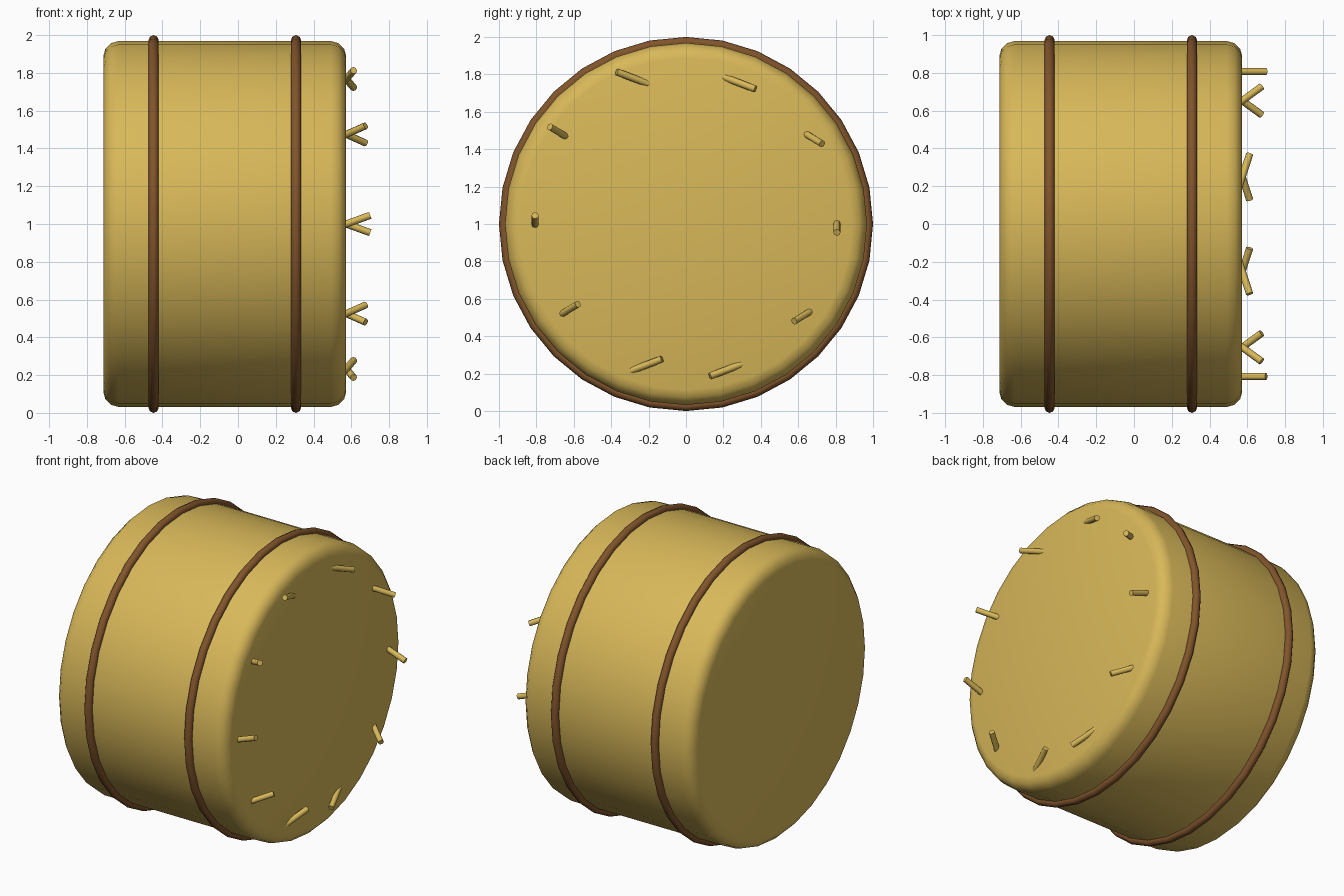
import bpy
from math import cos, sin, pi, radians
from mathutils import Vector

if "Cube" in bpy.data.objects:
    bpy.data.objects.remove(bpy.data.objects["Cube"])


def material(name, color):
    m = bpy.data.materials.new(name)
    m.use_nodes = True
    m.diffuse_color = color
    m.node_tree.nodes["Principled BSDF"].inputs["Base Color"].default_value = color
    return m


straw_gold = material("straw_gold", (0.69, 0.48, 0.10, 1))
twine_brown = material("twine_brown", (0.22, 0.09, 0.025, 1))

CENTRE_Z = 1.0
LEFT_END, RIGHT_END = -0.713, 0.573


def finish(name, mat, angle):
    ob = bpy.context.object
    ob.name = name
    ob.data.materials.append(mat)
    bpy.ops.object.shade_smooth_by_angle(angle=radians(angle))
    return ob


# Bale body: a drum lying along x with softened rims
bpy.ops.mesh.primitive_cylinder_add(
    vertices=32, radius=0.968, depth=RIGHT_END - LEFT_END,
    location=((LEFT_END + RIGHT_END) / 2, 0, CENTRE_Z), rotation=(0, pi / 2, 0))
body = bpy.context.object
bevel = body.modifiers.new("rim_bevel", 'BEVEL')
bevel.width = 0.08
bevel.segments = 3
bevel.limit_method = 'ANGLE'
bevel.angle_limit = radians(40)
bpy.ops.object.modifier_apply(modifier=bevel.name)
finish("bale_body", straw_gold, 50)

# Two twine loops around the bale
for name, x in (("twine_loop_right", -0.447), ("twine_loop_left", 0.307)):
    bpy.ops.mesh.primitive_torus_add(
        major_segments=32, minor_segments=8, major_radius=0.973, minor_radius=0.027,
        location=(x, 0, CENTRE_Z), rotation=(0, pi / 2, 0))
    finish(name, twine_brown, 60)

# Loose straws in a circle, half sunk into the end face
for i in range(10):
    a = i * 2 * pi / 10
    side = 1 if cos(a) > 0 else -1
    direction = Vector((cos(a), sin(a), -0.36)) * side
    bpy.ops.mesh.primitive_cylinder_add(
        vertices=8, radius=0.019, depth=0.27,
        location=(RIGHT_END, 0.807 * cos(a), CENTRE_Z + 0.807 * sin(a)),
        rotation=direction.to_track_quat('Z', 'Y').to_euler())
    finish(f"loose_straw_{i + 1}", straw_gold, 50)
